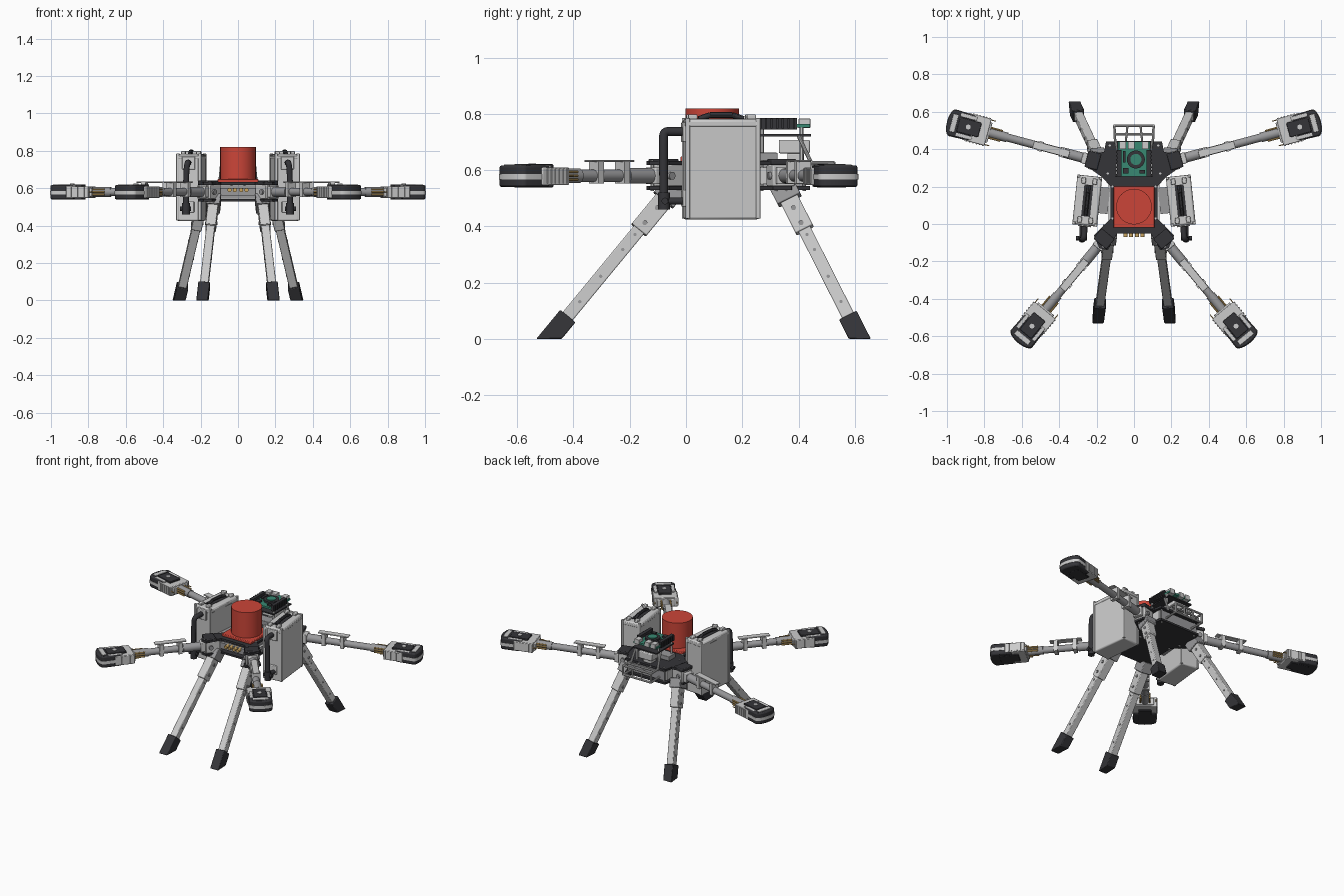
import bpy, bmesh
from math import radians, cos, sin, pi
from mathutils import Vector as V, Matrix as M

if "Cube" in bpy.data.objects:
    bpy.data.objects.remove(bpy.data.objects["Cube"])

COLORS = dict(dark=(.035, .035, .04), steel=(.32, .32, .33), light=(.58, .59, .60),
              red=(.60, .06, .04), green=(.04, .25, .17), gold=(.6, .38, .12))
MATS = {}
for k, c in COLORS.items():
    MATS[k] = bpy.data.materials.new(k)
    MATS[k].diffuse_color = (*c, 1)
I = M.Identity(4)


def finish(name, bm, col, mirror=False, bevel=0):
    bmesh.ops.recalc_face_normals(bm, faces=bm.faces)
    me = bpy.data.meshes.new(name)
    for f in bm.faces:
        f.smooth = True
    bm.to_mesh(me)
    bm.free()
    me.set_sharp_from_angle(angle=radians(30))
    me.materials.append(MATS[col])
    ob = bpy.data.objects.new(name, me)
    bpy.context.collection.objects.link(ob)
    if bevel:
        b = ob.modifiers.new("bevel", 'BEVEL')
        b.width, b.segments = bevel, 2
    if mirror:
        ob.modifiers.new("mirror", 'MIRROR').use_clip = False
    return ob


def boxes(name, items, col, mat=I, mirror=False, bevel=0):
    """items: (x0, x1, y0, y1, z0, z1) each"""
    bm = bmesh.new()
    for a, b, c, d, e, f in items:
        bmesh.ops.create_cube(bm, size=1, matrix=mat @ M.Translation(((a+b)/2, (c+d)/2, (e+f)/2))
                              @ M.Diagonal((b-a, d-c, f-e, 1)))
    return finish(name, bm, col, mirror, bevel)


def rods(name, items, col, mat=I, mirror=False, seg=24):
    """items: (start, end, radius) each"""
    bm = bmesh.new()
    for p, q, r in items:
        p, q = V(p), V(q)
        rot = (q-p).to_track_quat('Z', 'Y').to_matrix().to_4x4()
        bmesh.ops.create_cone(bm, cap_ends=True, segments=seg, radius1=r, radius2=r, depth=(q-p).length,
                              matrix=mat @ M.Translation((p+q)/2) @ rot)
    return finish(name, bm, col, mirror)


def prism(name, pts, z0, z1, col, mat=I, mirror=False, bevel=0):
    bm = bmesh.new()
    f = bm.faces.new([bm.verts.new(mat @ V((x, y, z0))) for x, y in pts])
    r = bmesh.ops.extrude_face_region(bm, geom=[f])
    bmesh.ops.translate(bm, vec=(0, 0, z1-z0), verts=[v for v in r['geom'] if isinstance(v, bmesh.types.BMVert)])
    return finish(name, bm, col, mirror, bevel)


def strut(name, p, q, w, h, col, cut=False):
    """mirrored square bar from p to q, optionally cut flat on the ground"""
    p, q = V(p), V(q)
    d = (q-p).normalized()
    s = V((1, 0, 0))
    s = (s - d*s.dot(d)).normalized()
    rot = M((s, d.cross(s), d)).transposed().to_4x4()
    bm = bmesh.new()
    bmesh.ops.create_cube(bm, size=1, matrix=M.Translation((p+q)/2) @ rot @ M.Diagonal((w, h, (q-p).length, 1)))
    if cut:
        g = bm.verts[:] + bm.edges[:] + bm.faces[:]
        r = bmesh.ops.bisect_plane(bm, geom=g, plane_co=(0, 0, 0), plane_no=(0, 0, -1), clear_outer=True)
        bmesh.ops.contextual_create(bm, geom=[e for e in r['geom_cut'] if isinstance(e, bmesh.types.BMEdge)])
    return finish(name, bm, col, True, 0.004)


# Frame: two dark plates with rails between them
half = [(.15, .44), (.16, .385), (.245, .375), (.255, .31), (.17, .25), (.125, .2), (.125, .03),
        (.215, -.06), (.185, -.13), (.14, -.14), (.09, -.05)]
outline = half + [(-x, y) for x, y in reversed(half)]
prism("top_plate", outline, .618, .632, "dark")
prism("bottom_plate", outline, .53, .543, "dark")
boxes("frame_rails", [(.1, .12, -.04, .42, .543, .618), (.0, .11, -.045, -.025, .56, .60),
                      (.0, .11, .2, .22, .545, .615), (.0, .14, .41, .43, .55, .61)], "steel", mirror=True)
boxes("frame_side_beams", [(.12, .135, .02, .24, .575, .595), (.12, .15, .25, .42, .55, .61)], "light", mirror=True)
boxes("inner_unit", [(-.07, .07, .24, .4, .545, .61)], "dark", bevel=.004)
rods("front_connectors", [((x, -.07, .59), (x, -.03, .59), .011) for x in (.017, .045)], "gold", mirror=True)
rods("plate_screws", [((x, y, .53-.004), (x, y, .636), .006) for x, y in
     [(.13, .42), (.14, .27), (.225, .355), (.23, .32), (.115, .2), (.115, .03), (.19, -.07), (.165, -.12)]],
     "light", mirror=True, seg=10)

# Arms with motor pods, in a local frame where x runs outward along the arm
for pos, root, ang, t, plate in (("front", (.16, -.08), -50.4, .72, .25), ("back", (.22, .34), 15, .805, .23)):
    A = M.Translation((*root, .58)) @ M.Rotation(radians(ang), 4, 'Z')
    kw = dict(mat=A, mirror=True)
    n = pos + "_arm_"
    rods(n+"tube", [((-.03, 0, 0), (t-.2, 0, 0), .0215)], "steel", **kw)
    rods(n+"sleeve", [((-.02, 0, 0), (.17, 0, 0), .027), ((t-.33, 0, 0), (t-.23, 0, 0), .026)], "steel", **kw)
    boxes(n+"root_clamp", [(-.06, .03, -.04, .04, -.037, .038), (.03, .06, -.03, .03, -.03, .03)], "light", bevel=.004, **kw)
    boxes(n+"root_cover", [(-.035, .035, -.045, .045, .038, .06)], "dark", bevel=.005, **kw)
    rods(n+"hinge_pin", [((0, -.05, 0), (0, .05, 0), .014)], "steel", **kw)
    # sensor plate on the arm
    boxes(n+"plate", [(plate-.1, plate+.1, -.02, .02, .049, .056)], "light", bevel=.002, **kw)
    boxes(n+"plate_feet", [(plate+x-.012, plate+x+.012, -.027, .027, -.027, .05) for x in (-.06, .06)], "light", **kw)
    # pod
    arc = [(t-.03+.03*cos(a*pi/2), .072*sin(a*pi/2)) for a in [i/6 for i in range(-6, 7)]]
    pod = [(t-.14, -.068)] + arc + [(t-.14, .068)]
    prism(pos+"_motor_pod", pod, -.04, .037, "dark", bevel=.008, **kw)
    band = [(x+(.002 if i not in (0, len(pod)-1) else 0), y*1.03) for i, (x, y) in enumerate(pod)]
    prism(pos+"_motor_band", band, -.014, .006, "light", **kw)
    boxes(pos+"_motor_housing", [(t-.225, t-.1, -.074, .074, -.033, .03), (t-.235, t-.2, -.055, .055, -.025, .022)],
          "light", bevel=.004, **kw)
    boxes(pos+"_motor_fins", [(t-.22+i*.018, t-.212+i*.018, -.078, .078, -.028, .026) for i in range(6)], "light", **kw)
    boxes(pos+"_motor_top_trim", [(t-.05, t-.022, -.048, .048, .03, .04), (t-.15, t-.06, .045, .064, .028, .0375),
          (t-.15, t-.06, -.064, -.045, .028, .0375)], "light", bevel=.002, **kw)
    boxes(pos+"_motor_cap", [(t-.18, t-.06, -.04, .04, .025, .041), (t-.18, t-.06, -.04, .04, -.041, -.03)],
          "dark", bevel=.003, **kw)
    rods(pos+"_motor_button", [((t-.115, 0, .03), (t-.115, 0, .044), .013)], "light", **kw)
    rods(pos+"_motor_plugs", [((t-.3, y, z), (t-.23, y, z), .005) for y in (-.028, .028) for z in (-.014, 0, .014)]
         + [((t-.25, y, .0), (t-.2, y, 0), .003) for y in (-.068, .068)], "gold", seg=10, **kw)

# Legs: bar, thick upper bracket and rubber foot
for pos, foot, top in (("front", V((.19, -.487, 0)), V((.13, -.05, .53))), ("back", V((.315, .618, 0)), V((.19, .35, .53)))):
    at = lambda k: foot.lerp(top, k)
    strut(pos+"_leg", at(.1), at(.8), .046, .046, "light")
    strut(pos+"_leg_bracket", at(.73), at(1.0), .056, .068, "light")
    strut(pos+"_leg_collar", at(.93), at(1.03), .075, .09, "steel")
    strut(pos+"_foot", at(-.15), at(.15), .062, .07, "dark", cut=True)
    rods(pos+"_leg_bolts", [(at(k)-V((.026, 0, 0)), at(k)+V((.026, 0, 0)), .006) for k in (.25, .42, .6, .7)]
         + [(at(k)-V((.033, 0, 0)), at(k)+V((.033, 0, 0)), .009) for k in (.78, .88)], "steel", mirror=True, seg=10)

# Side tanks, slightly toed out at the front
T = M.Translation((.25, .125, 0)) @ M.Rotation(radians(6), 4, 'Z')
kw = dict(mat=T, mirror=True)
boxes("side_tank", [(-.064, .064, -.13, .13, .425, .782)], "light", bevel=.008, **kw)
boxes("side_tank_ribs", [(x-.008, x+.008, y-.008, y+.008, .428, .786) for x in (-.059, .059) for y in (-.126, .126)],
      "light", bevel=.003, **kw)
boxes("side_tank_lid", [(-.0665, .0665, -.133, .133, .755, .775)], "light", bevel=.004, **kw)
boxes("side_tank_latches", [(x-.012, x+.012, y-.016, y+.016, .78, .798) for x in (-.03, .03) for y in (-.105, .105)],
      "light", bevel=.004, **kw)
boxes("side_tank_recess", [(-.024, .024, -.085, .085, .778, .784)], "dark", **kw)
rods("side_tank_handle", [((0, -.08, .782), (0, -.04, .796), .01), ((0, -.04, .796), (0, .04, .796), .01),
                          ((0, .04, .796), (0, .08, .782), .01)], "dark", seg=12, **kw)
boxes("side_tank_front_port", [(-.035, .035, -.14, -.12, .70, .77), (-.03, .03, -.14, -.12, .47, .53)], "light", bevel=.004, **kw)
boxes("side_tank_mount", [(-.115, -.06, -.06, .08, .57, .60)], "steel", **kw)

# Tank hoses
for side, s in (("left", -1), ("right", 1)):
    cu = bpy.data.curves.new(side+"_hose", 'CURVE')
    cu.dimensions = '3D'
    cu.bevel_depth, cu.bevel_resolution, cu.use_fill_caps = .016, 4, True
    sp = cu.splines.new('NURBS')
    path = [(.265, 0, .737), (.265, -.045, .737), (.27, -.08, .737), (.276, -.08, .70), (.278, -.08, .6), (.278, -.078, .47)]
    sp.points.add(len(path)-1)
    for p, (x, y, z) in zip(sp.points, path):
        p.co = (x*s, y, z, 1)
    sp.use_endpoint_u, sp.order_u = True, 3
    cu.materials.append(MATS["dark"])
    bpy.context.collection.objects.link(bpy.data.objects.new(side+"_hose", cu))
rods("hose_end", [((.278, -.078, .46), (.278, -.078, .52), .021), ((.278, -.08, .49), (.278, -.01, .49), .013),
                  ((.25, -.075, .49), (.31, -.075, .49), .012)], "dark", mirror=True)

# Red canister on a square base
boxes("canister_base", [(-.11, .11, -.02, .2, .63, .648)], "red", bevel=.004)
rods("canister", [((0, .093, .64), (0, .093, .82), .095)], "red", seg=64)

# Rear electronics stack
boxes("electronics_deck", [(-.09, .09, .255, .445, .72, .728)], "dark")
boxes("circuit_board", [(-.085, .085, .255, .44, .752, .764)], "green")
boxes("heat_sink", [(.068, .09, .255, .395, .745, .785)]
      + [(.09, .096, .26+i*.02, .268+i*.02, .748, .783) for i in range(7)], "dark", mirror=True)
boxes("board_chips", [(-.06, -.03, .27, .3, .764, .776), (.03, .06, .27, .29, .764, .774), (-.06, -.045, .33, .39, .764, .774)], "dark")
boxes("board_sockets", [(x-.018, x+.018, .4, .442, .75, .783) for x in (-.06, -.015, .06)], "light", bevel=.002)
rods("fan_ring", [((.01, .345, .76), (.01, .345, .777), .048)], "dark", seg=32)
rods("fan_hub", [((.01, .345, .77), (.01, .345, .781), .03)], "green", seg=32)
rods("deck_posts", [((.08, y, .63), (.08, y, .752), .007) for y in (.27, .41)], "light", mirror=True, seg=12)
boxes("rear_modules", [(-.05, .05, .33, .44, .66, .708), (-.03, .03, .36, .42, .63, .66)], "light", bevel=.005)
boxes("lower_module", [(-.1, .1, .255, .325, .632, .662)], "steel", bevel=.003)

# Rear cage
cage = []
for z in (.565, .625):
    cage += [((.1, .42, z), (.105, .525, z), .007), ((0, .525, z), (.105, .525, z), .007)]
cage += [((.105, .525, .562), (.105, .525, .628), .007), ((.035, .525, .565), (.035, .525, .625), .006),
         ((.1, .45, .615), (.09, .40, .722), .007), ((.045, .43, .625), (.035, .525, .625), .006),
         ((.0, .48, .625), (.1, .48, .625), .006)]
rods("rear_cage", cage, "light", mirror=True, seg=10)

for m in bpy.data.materials:
    if m.users and not m.is_grease_pencil:
        m.use_nodes = True
        m.node_tree.nodes["Principled BSDF"].inputs["Base Color"].default_value = m.diffuse_color
